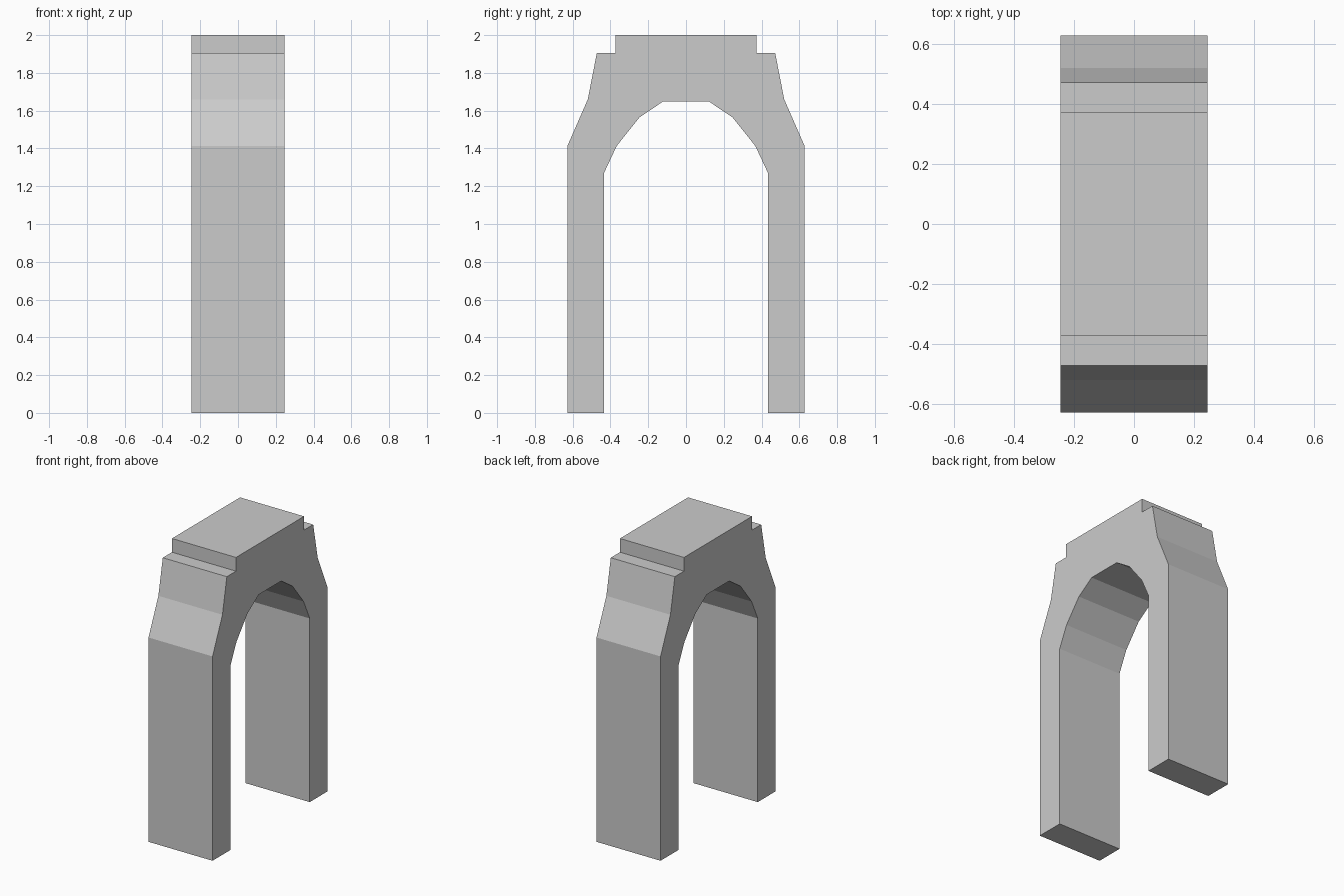
import bpy, bmesh

if "Cube" in bpy.data.objects:
    bpy.data.objects.remove(bpy.data.objects["Cube"])

HALF_DEPTH = 0.245

# Half of the arch outline (y, z): outer side going up, then inner opening
outer = [(0.628, 0), (0.628, 1.413), (0.52, 1.66), (0.472, 1.905),
         (0.372, 1.905), (0.372, 2.0)]
inner = [(0.434, 0), (0.434, 1.27), (0.367, 1.413), (0.246, 1.565), (0.122, 1.648)]


def mirrored(points):
    return [(-y, z) for y, z in reversed(points)]


# Full closed outline: over the outside, then back under the arch
outline = outer + mirrored(outer) + [(-y, z) for y, z in inner] + inner[::-1]

# Extrude the outline along x
bm = bmesh.new()
face = bm.faces.new([bm.verts.new((-HALF_DEPTH, y, z)) for y, z in outline])
result = bmesh.ops.extrude_face_region(bm, geom=[face], use_keep_orig=True)
moved = [v for v in result["geom"] if isinstance(v, bmesh.types.BMVert)]
bmesh.ops.translate(bm, verts=moved, vec=(2 * HALF_DEPTH, 0, 0))
bmesh.ops.recalc_face_normals(bm, faces=bm.faces)

mesh = bpy.data.meshes.new("archway")
bm.to_mesh(mesh)
bm.free()
archway = bpy.data.objects.new("archway", mesh)
bpy.context.collection.objects.link(archway)
